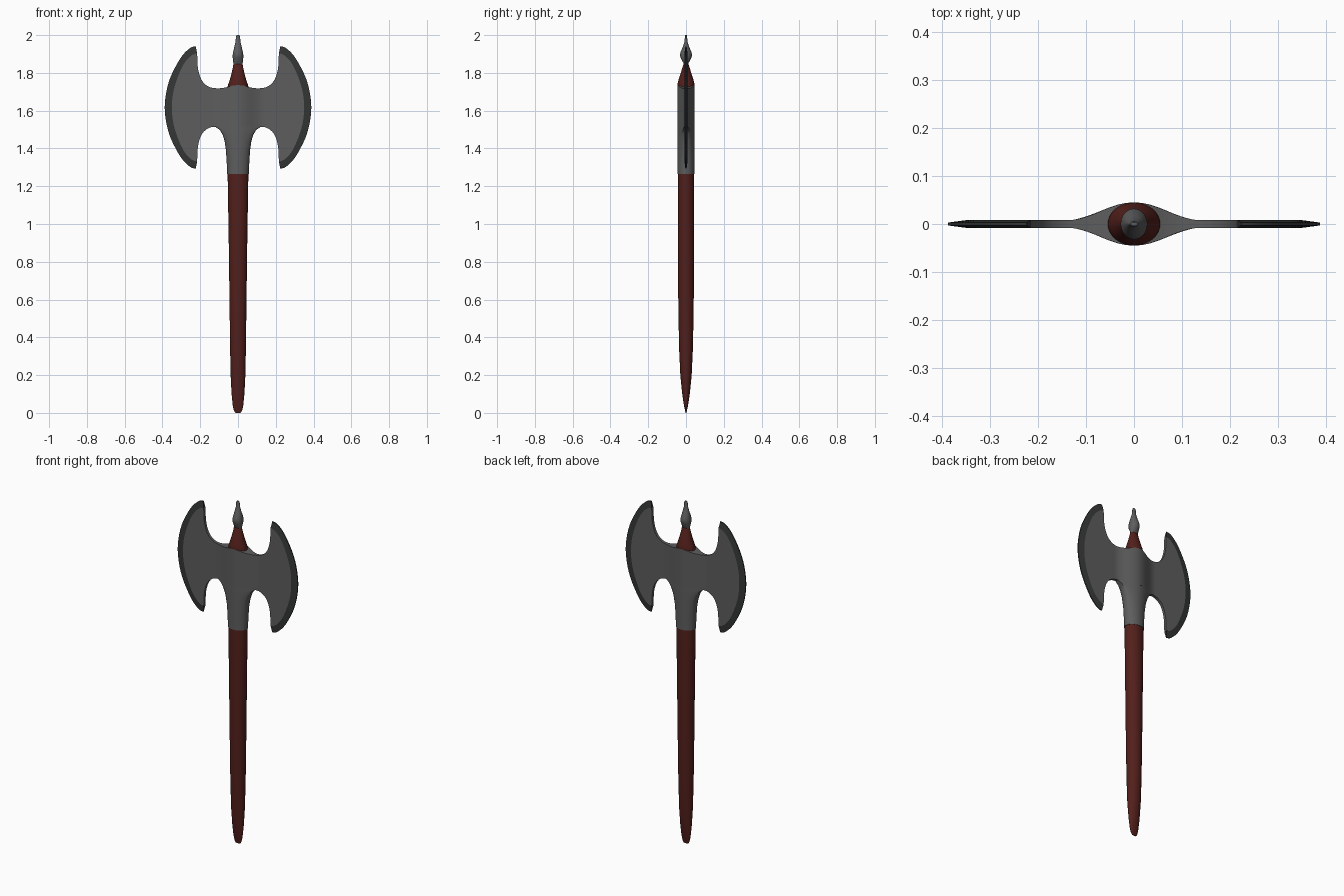
import bpy, bmesh, math
from mathutils import Vector

if "Cube" in bpy.data.objects:
    bpy.data.objects.remove(bpy.data.objects["Cube"])

MID = 1.617  # height of the blades' horizontal symmetry line


def material(name, rgb):
    m = bpy.data.materials.new(name)
    m.diffuse_color = (*rgb, 1)
    m.use_nodes = True
    m.node_tree.nodes["Principled BSDF"].inputs["Base Color"].default_value = m.diffuse_color
    return m


def loft(name, rings, mat, angle=40):
    """Skin a list of equal-length rings and cap both ends."""
    bm = bmesh.new()
    vs = [[bm.verts.new(p) for p in r] for r in rings]
    n = len(rings[0])
    for a, b in zip(vs, vs[1:]):
        for i in range(n):
            j = (i + 1) % n
            bm.faces.new((a[i], a[j], b[j], b[i]))
    bm.faces.new(vs[0])
    bm.faces.new(vs[-1])
    bmesh.ops.recalc_face_normals(bm, faces=bm.faces)
    me = bpy.data.meshes.new(name)
    bm.to_mesh(me)
    bm.free()
    ob = bpy.data.objects.new(name, me)
    bpy.context.collection.objects.link(ob)
    me.materials.append(mat)
    bpy.ops.object.select_all(action='DESELECT')
    ob.select_set(True)
    bpy.context.view_layer.objects.active = ob
    bpy.ops.object.shade_smooth_by_angle(angle=math.radians(angle))
    return ob


def smooth(pts, steps=4):
    """Catmull-Rom resampling of a list of tuples."""
    p = [Vector(q) for q in pts]
    p = [2 * p[0] - p[1]] + p + [2 * p[-1] - p[-2]]
    out = []
    for a, b, c, d in zip(p, p[1:], p[2:], p[3:]):
        for k in range(steps):
            t = k / steps
            out.append(0.5 * (2 * b + (c - a) * t + (2 * a - 5 * b + 4 * c - d) * t * t
                              + (3 * b - a - 3 * c + d) * t ** 3))
    return out + [p[-2]]


def thickness(x):
    """Half thickness of the axe head: swollen around the shaft, thin in the blades."""
    t = min(abs(x) / 0.14, 1)
    return 0.008 + 0.037 * (0.5 + 0.5 * math.cos(math.pi * t))


def oval(z, w, d, lens=0, n=32):
    """Elliptical ring, optionally blended into the lens section of the head."""
    ring = []
    for i in range(n):
        a = math.tau * i / n
        x, s = w * math.cos(a), math.sin(a)
        side = 0 if abs(s) < 1e-6 else math.copysign(1, s)
        ring.append((x, (1 - lens) * d * s + lens * thickness(x) * side, z))
    return ring


red = material("red_wood", (0.085, 0.014, 0.011))
steel = material("steel", (0.11, 0.11, 0.11))
dark = material("dark_edge", (0.035, 0.037, 0.037))

# Shaft with wedge-shaped foot: z, half width, half depth
shaft = [(0, .014, .002), (.012, .022, .005), (.04, .028, .011), (.1, .034, .02), (.2, .039, .03),
         (.35, .042, .037), (.6, .045, .041), (.9, .049, .043), (1.27, .055, .043)]
loft("shaft", [oval(*r) for r in shaft], red)

# Steel socket flaring into the head: z, half width, half depth, lens blend
socket = [(1.265, .057, .045, 0), (1.33, .06, .045, 0), (1.39, .064, .045, .1), (1.44, .071, .045, .4),
          (1.475, .082, .045, .7), (1.50, .098, .045, .9), (1.517, .125, .045, 1)]
loft("socket", [oval(*r) for r in socket], steel)

# Head plate: x, lower edge, upper edge, from the centre to the horns
half = smooth([(0, 1.515, 1.735), (.03, 1.515, 1.733), (.06, 1.515, 1.724), (.09, 1.515, 1.719),
               (.12, 1.515, 1.719), (.15, 1.51, 1.725), (.18, 1.49, 1.745), (.2, 1.457, 1.778),
               (.212, 1.41, 1.825), (.215, 1.36, 1.874), (.2165, 1.33, 1.905)])
# Curves of the cutting edge, upper half: inner and outer border
inner = [(.2165, 1.905), (.25, 1.89), (.285, 1.85), (.312, 1.795), (.335, 1.73), (.347, 1.67), (.35, MID)]
outer = [(.224, 1.941), (.253, 1.932), (.292, 1.895), (.328, 1.838), (.362, 1.765), (.381, 1.69), (.388, MID)]


def both_halves(pts):
    return smooth(pts + [(x, 2 * MID - z) for x, z in pts[-2::-1]])


arc_in, arc_out = both_halves(inner), both_halves(outer)
m = len(arc_in) // 2
half = [tuple(c) for c in half] + [(p.x, 2 * MID - p.y, p.y) for p in arc_in[1:m]]
half.append((.35, MID - .004, MID + .004))
columns = [(-x, a, b) for x, a, b in half[:0:-1]] + half
loft("double_blade", [[(x, -thickness(x), lo), (x, -thickness(x), hi),
                       (x, thickness(x), hi), (x, thickness(x), lo)] for x, lo, hi in columns], steel)

# Ground cutting edges on both sides
for side, label in ((-1, "left"), (1, "right")):
    loft(label + "_cutting_edge", [[(side * a.x, -.008, a.y), (side * b.x, -.003, b.y),
                                    (side * b.x, .003, b.y), (side * a.x, .008, a.y)]
                                   for a, b in zip(arc_in, arc_out)], dark)

# Shaft tip above the head
tip = [(1.70, .056, .044), (1.735, .054, .045), (1.752, .047, .043), (1.79, .036, .031),
       (1.825, .028, .02), (1.848, .024, .012)]
loft("shaft_tip", [oval(*r) for r in tip], red)

# Steel finial spike
finial = [(1.84, .022, .010), (1.855, .025, .015), (1.88, .028, .029), (1.895, .028, .032), (1.91, .026, .029),
          (1.94, .019, .016), (1.965, .013, .008), (1.99, .011, .006), (2.0, .007, .004)]
loft("finial", [oval(*r) for r in finial], steel)
